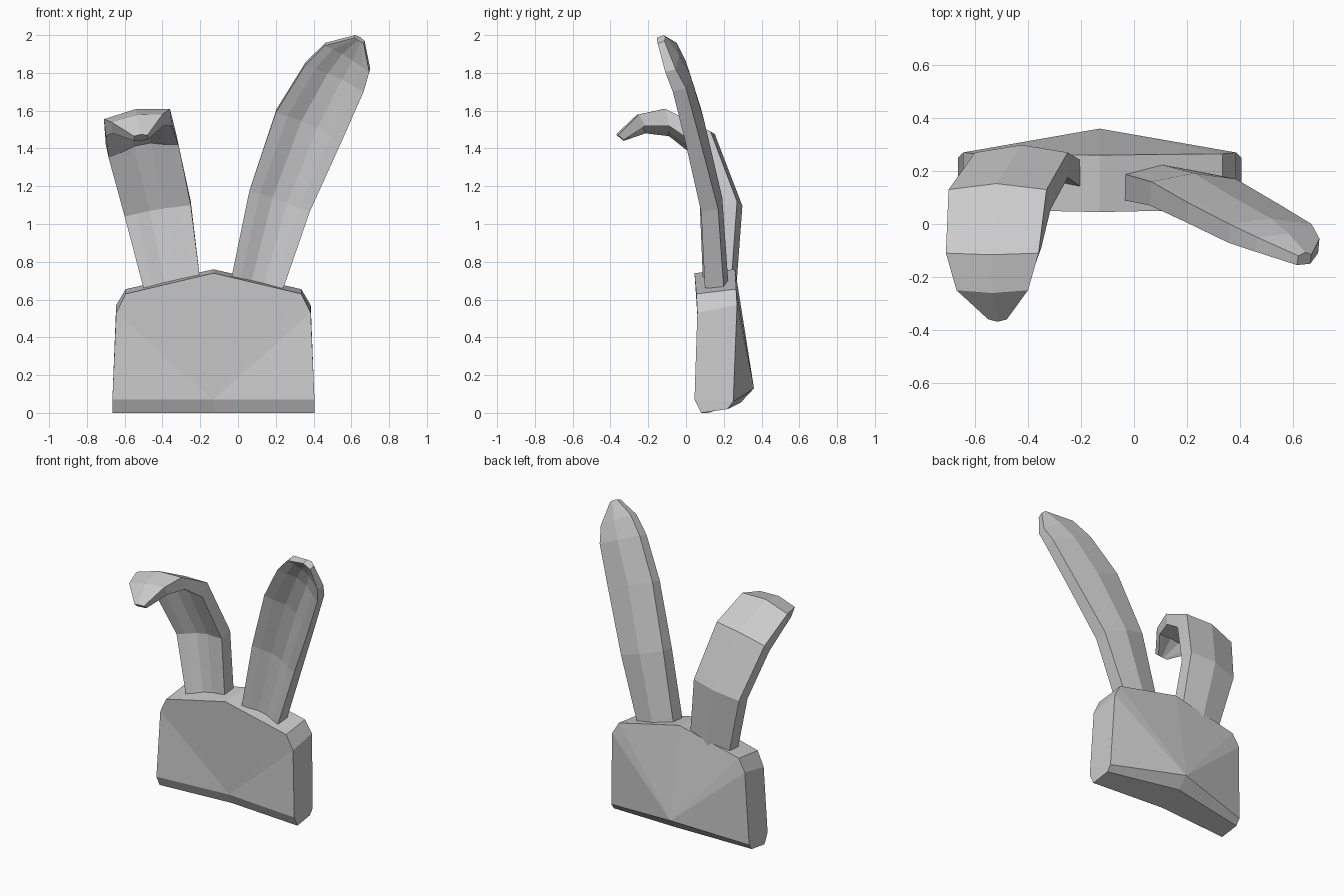
import bpy, bmesh
from mathutils import Vector

if "Cube" in bpy.data.objects:
    bpy.data.objects.remove(bpy.data.objects["Cube"])


def finish(name, bm):
    bmesh.ops.recalc_face_normals(bm, faces=bm.faces)
    mesh = bpy.data.meshes.new(name)
    bm.to_mesh(mesh)
    bm.free()
    obj = bpy.data.objects.new(name, mesh)
    bpy.context.collection.objects.link(obj)
    return obj


def loft(bm, rings):
    """Join equal-length closed rings with quads; return the vertex rings."""
    vr = [[bm.verts.new(p) for p in r] for r in rings]
    n = len(vr[0])
    for a, b in zip(vr, vr[1:]):
        for i in range(n):
            j = (i + 1) % n
            bm.faces.new((a[i], a[j], b[j], b[i]))
    return vr


def ear(name, stations):
    """Each station: back left, back right, offset to the front rim, groove depth."""
    bm = bmesh.new()
    rings = []
    for left, right, off, depth in stations:
        bl, br, o = Vector(left), Vector(right), Vector(off)
        fl, fr = bl + o, br + o
        mid = (bl + br) / 2 - o * 0.3
        groove = [fr.lerp(fl, t) - o * d * depth
                  for t, d in ((0.17, 0.35), (0.38, 1), (0.62, 1), (0.83, 0.35))]
        rings.append([bl, mid, br, fr, *groove, fl])
    vr = loft(bm, rings)
    bm.faces.new(vr[0])
    bm.faces.new(vr[-1])
    return finish(name, bm)


# Base block: bent front and back faces, chamfered shoulders, tucked-in bottom
def outline(side, top):
    """Half outline (half width, y, z) mirrored about the block centre."""
    cx = -0.13
    return ([(cx - w, y, z) for w, y, z in side] + [(cx, top[0], top[1])]
            + [(cx + w, y, z) for w, y, z in reversed(side)])


bm = bmesh.new()
front = [bm.verts.new(p) for p in outline(
    [(.535, .08, 0), (.535, .045, .07), (.515, .06, .53), (.465, .055, .63)], (.045, .74))]
back = [bm.verts.new(p) for p in outline(
    [(.535, .22, .02), (.535, .25, .06), (.515, .27, .57), (.465, .265, .655)], (.26, .76))]
for i in range(8):
    bm.faces.new((front[i], front[i + 1], back[i + 1], back[i]))
for loop, low, high in ((front, (-.13, .12, 0), (-.13, .09, .07)),
                        (back, (-.13, .29, .055), (-.13, .36, .13))):
    a, b = bm.verts.new(low), bm.verts.new(high)
    bm.faces.new((loop[0], loop[1], b, a))
    bm.faces.new((loop[8], loop[7], b, a))
    for i in range(1, 7):
        bm.faces.new((loop[i], loop[i + 1], b))
    if loop is front:
        front_low = a
    else:
        back_low = a
bm.faces.new((front[0], front_low, back_low, back[0]))
bm.faces.new((front[8], front_low, back_low, back[8]))
finish("base_block", bm)

# Upright ear, leaning outward and forward
ear("upright_ear", [
    ((-.04, .19, .69), (.24, .20, .66), (0, -.10, 0), .3),
    ((.065, .16, 1.19), (.385, .17, 1.08), (-.005, -.09, -.015), .4),
    ((.205, .08, 1.61), (.555, .07, 1.46), (-.005, -.075, -.02), .6),
    ((.36, .00, 1.86), (.67, .00, 1.72), (-.005, -.07, -.02), .6),
    ((.465, -.05, 1.96), (.70, -.055, 1.82), (-.005, -.055, -.015), .5),
    ((.62, -.12, 2.0), (.67, -.115, 1.97), (-.005, -.035, -.015), 0),
])

# Folded ear, curling forward at the top
ear("folded_ear", [
    ((-.50, .235, .66), (-.20, .24, .70), (0, -.10, 0), .3),
    ((-.60, .27, 1.06), (-.25, .27, 1.12), (0, -.095, -.02), .35),
    ((-.70, .13, 1.42), (-.33, .13, 1.49), (.015, -.075, -.07), .5),
    ((-.71, -.11, 1.555), (-.36, -.11, 1.61), (.01, .02, -.09), .5),
    ((-.67, -.25, 1.54), (-.40, -.25, 1.58), (.005, .035, -.06), .5),
    ((-.55, -.36, 1.465), (-.48, -.36, 1.47), (0, .03, -.025), 0),
])
